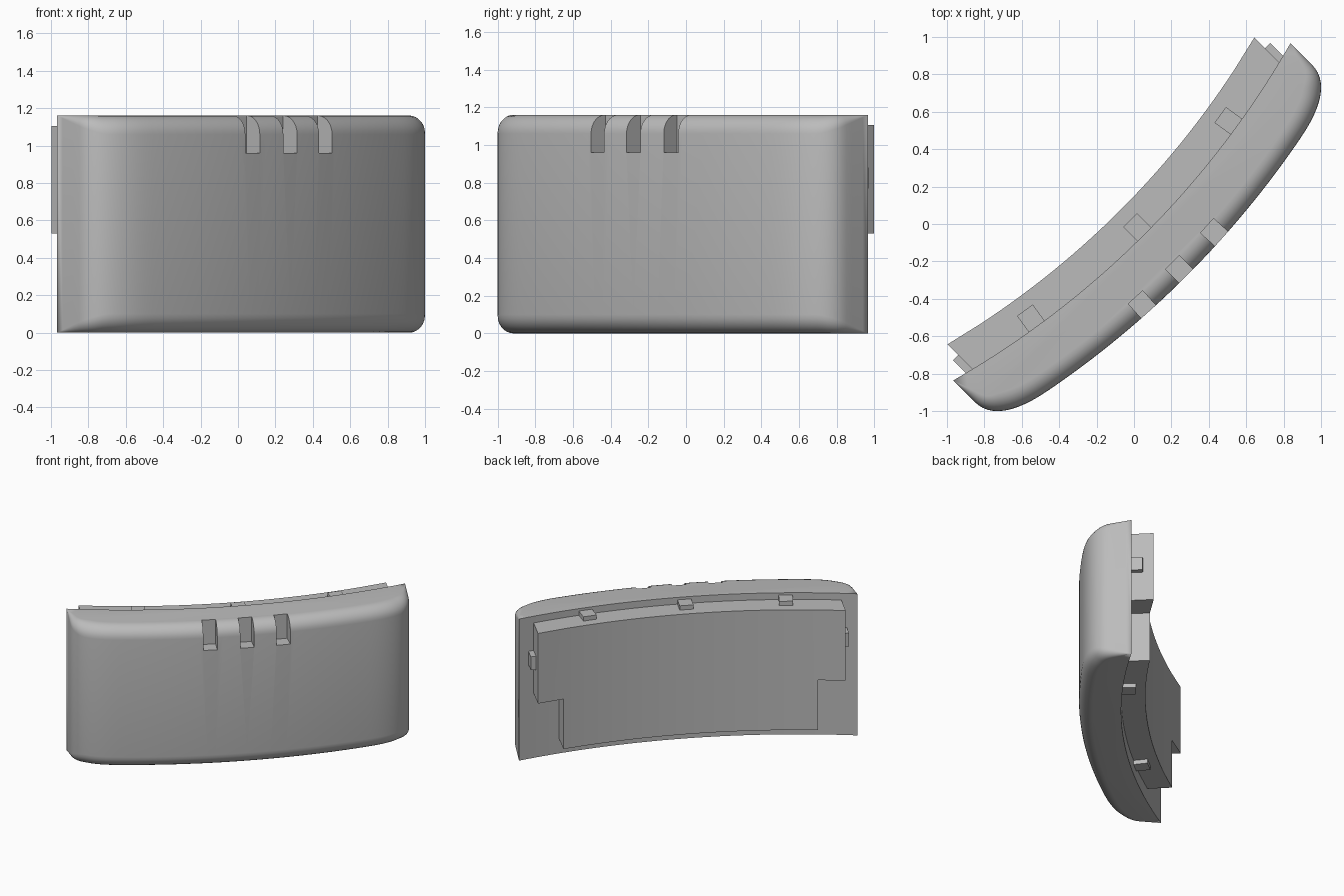
import bpy, bmesh
from math import sin, cos, pi, asin, sqrt, radians
from mathutils import Matrix, Vector

if "Cube" in bpy.data.objects:
    bpy.data.objects.remove(bpy.data.objects["Cube"])

HEIGHT = 1.16
HALF = 1.275          # half length of the body
PLATE_HALF = 1.16     # half length of the rear plate
TURN = Matrix.Rotation(radians(45), 4, "Z")

grey = bpy.data.materials.new("plain grey")
grey.use_nodes = True
grey.diffuse_color = (0.5, 0.5, 0.5, 1)
grey.node_tree.nodes["Principled BSDF"].inputs["Base Color"].default_value = (0.5, 0.5, 0.5, 1)


def arc(middle, radius, u):
    """Local y of a bowed surface at distance u along the body."""
    return -(middle - radius + sqrt(radius * radius - u * u))


def front_y(u):
    return arc(0.395, 5.1, u)


def seam_y(u):
    return arc(0.078, 4.87, u)


def plate_y(u):
    return arc(-0.104, 4.68, u)


def steps(a, b, n):
    return [a + (b - a) * i / n for i in range(n + 1)]


def finish(bm, name):
    bmesh.ops.recalc_face_normals(bm, faces=bm.faces)
    mesh = bpy.data.meshes.new(name)
    bm.to_mesh(mesh)
    bm.free()
    mesh.materials.append(grey)
    obj = bpy.data.objects.new(name, mesh)
    bpy.context.collection.objects.link(obj)
    obj.matrix_world = TURN
    return obj


def activate(obj):
    bpy.ops.object.select_all(action="DESELECT")
    obj.select_set(True)
    bpy.context.view_layer.objects.active = obj


def box(name, low, high, pivot=(0, 0, 0), angle=0):
    """Box between two corners, placed at pivot and turned about z."""
    bm = bmesh.new()
    low, high = Vector(low), Vector(high)
    bmesh.ops.create_cube(bm, size=1)
    for v in bm.verts:
        v.co = (low + high) / 2 + Vector(a * b for a, b in zip(v.co, high - low))
    bm.transform(Matrix.Translation(pivot) @ Matrix.Rotation(angle, 4, "Z"))
    return finish(bm, name)


# Outline of the body: end face, rounded corner, bowed front, then mirrored
START = 0.95
p0 = Vector((HALF, -0.07))
p2 = Vector((START, front_y(START)))
p1 = Vector((HALF, p2.y + (HALF - START) * START / 5.1))
corner = [p0 * (1 - t) ** 2 + p1 * 2 * t * (1 - t) + p2 * t * t for t in steps(0, 1, 12)]
back_corner = Vector((HALF, seam_y(HALF)))
side = [back_corner.lerp(p0, t) for t in steps(0, 1, 4)[:-1]] + corner
front = [Vector((u, front_y(u))) for u in steps(START, -START, 32)[1:-1]]
path = side + front + [Vector((-p.x, p.y)) for p in reversed(side)]

# Body shell: each column has a fillet that fades out at the back edge
bm = bmesh.new()
columns = []
for i, p in enumerate(path):
    along = path[min(i + 1, len(path) - 1)] - path[max(i - 1, 0)]
    inward = Vector((along.y, -along.x)).normalized()
    if inward.dot(Vector((0, 0.5)) - p) < 0:
        inward = -inward
    r = 0.1 * min(1, max(0, (back_corner.y - p.y) / 0.3))
    bend = [(r * (1 - sin(a)), r * (1 - cos(a))) for a in steps(0, pi / 2, 7)]
    profile = bend + [(d, HEIGHT - z) for d, z in reversed(bend)]
    columns.append([bm.verts.new((*(p + inward * d), z)) for d, z in profile])
for a, b in zip(columns, columns[1:]):
    for j in range(len(a) - 1):
        bm.faces.new((a[j], b[j], b[j + 1], a[j + 1]))

# Bowed rear wall and the flat caps
rear = [(bm.verts.new((u, seam_y(u), 0)), bm.verts.new((u, seam_y(u), HEIGHT)))
        for u in steps(-HALF, HALF, 32)[1:-1]]
rear = [(columns[-1][0], columns[-1][-1])] + rear + [(columns[0][0], columns[0][-1])]
for (a, b), (c, d) in zip(rear, rear[1:]):
    bm.faces.new((a, c, d, b))
for level, end in ((0, 0), (1, -1)):
    bm.faces.new([c[end] for c in columns] + [pair[level] for pair in rear[1:-1]])
bmesh.ops.remove_doubles(bm, verts=bm.verts, dist=1e-5)
bmesh.ops.dissolve_degenerate(bm, edges=bm.edges, dist=1e-5)
body = finish(bm, "body")

# Three finger grooves cut into the top front edge
for u in (-0.277, 0, 0.275):
    cutter = box("groove_cutter", (-0.052, -0.2, 0.96), (0.052, 0.105, 1.4),
                 (u, front_y(u), 0), asin(u / 5.1))
    cutter.hide_render = True
    activate(body)
    cut = body.modifiers.new("groove", "BOOLEAN")
    cut.operation = "DIFFERENCE"
    cut.solver = "EXACT"
    cut.object = cutter
    bpy.ops.object.modifier_apply(modifier=cut.name)
    bpy.data.objects.remove(cutter)

# Rear plate: bowed sheet with the lower corners left out, then thickened
NARROW = 0.96
us = [-PLATE_HALF] + steps(-NARROW, NARROW, 28) + [PLATE_HALF]
levels = (0.12, 0.53, 1.105)
bm = bmesh.new()
grid = [[bm.verts.new((u, seam_y(u) - 0.01, z)) for z in levels] for u in us]
for i in range(len(us) - 1):
    for j in range(2):
        if j == 1 or 0 < i < len(us) - 2:
            bm.faces.new((grid[i][j], grid[i + 1][j], grid[i + 1][j + 1], grid[i][j + 1]))
bmesh.ops.delete(bm, geom=[v for v in bm.verts if not v.link_faces], context="VERTS")
extruded = bmesh.ops.extrude_face_region(bm, geom=bm.faces[:], use_keep_orig=True)
for v in extruded["geom"]:
    if isinstance(v, bmesh.types.BMVert):
        v.co.y = plate_y(v.co.x)
plate = finish(bm, "rear_plate")

for obj in (body, plate):
    activate(obj)
    bpy.ops.object.shade_smooth_by_angle(angle=radians(30))

# Small catches on the top, bottom and ends of the plate
for name, places, z0, z1 in (("top_catch", (-0.755, 0, 0.755), 1.09, 1.14),
                             ("bottom_catch", (-0.58, 0.58), 0.085, 0.13)):
    for u in places:
        box(name, (-0.052, -0.01, z0), (0.052, 0.107, z1), (u, seam_y(u), 0), asin(u / 4.87))
for s in (-1, 1):
    u = s * PLATE_HALF
    box("end_catch", (-0.02, -0.03, 0.77), (0.04, 0.107, 0.88) if s > 0 else (0.02, 0.107, 0.88),
        (u, seam_y(u), 0)) if s > 0 else box(
        "end_catch", (-0.04, -0.03, 0.77), (0.02, 0.107, 0.88), (u, seam_y(u), 0))
